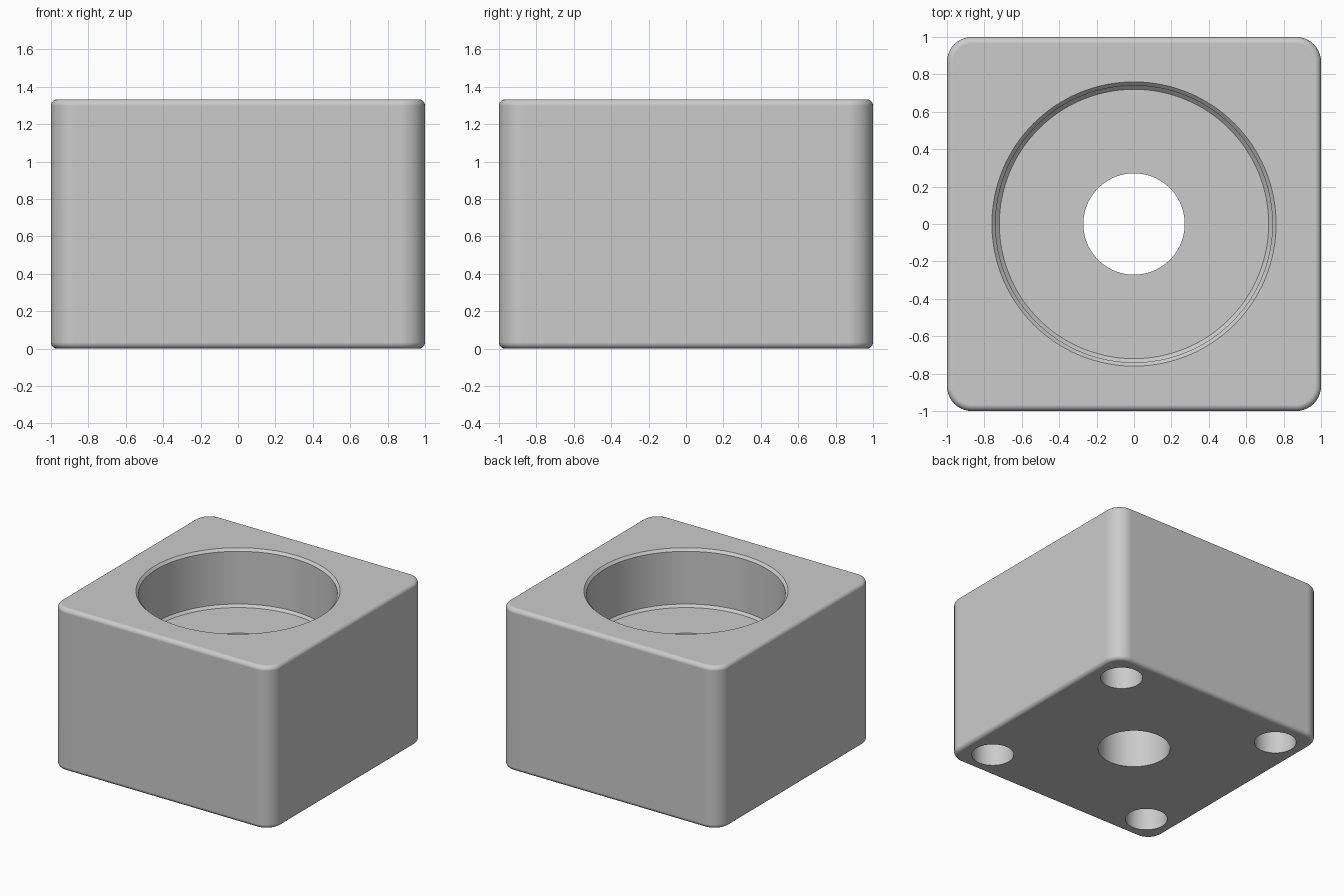
import bpy, bmesh, math

if "Cube" in bpy.data.objects:
    bpy.data.objects.remove(bpy.data.objects["Cube"])

HEIGHT = 1.333
FLOOR = 0.86        # pocket floor
INSET = 0.755       # corner hole offset
CHAMFER = 0.02

grey = bpy.data.materials.new("plain_grey")
grey.use_nodes = True
colour = (0.6, 0.6, 0.6, 1)
grey.diffuse_color = colour
grey.node_tree.nodes["Principled BSDF"].inputs["Base Color"].default_value = colour


def add_object(name, bm):
    bmesh.ops.recalc_face_normals(bm, faces=bm.faces)
    mesh = bpy.data.meshes.new(name)
    bm.to_mesh(mesh)
    bm.free()
    mesh.materials.append(grey)
    obj = bpy.data.objects.new(name, mesh)
    bpy.context.collection.objects.link(obj)
    return obj


def turned_solid(name, profile, sides, x=0, y=0):
    """Closed round solid from (radius, height) pairs, bottom to top."""
    bm = bmesh.new()
    rings = []
    for radius, z in profile:
        rings.append([bm.verts.new((x + radius * math.cos(math.tau * i / sides),
                                    y + radius * math.sin(math.tau * i / sides), z))
                      for i in range(sides)])
    for low, high in zip(rings, rings[1:]):
        for i in range(sides):
            j = (i + 1) % sides
            bm.faces.new((low[i], low[j], high[j], high[i]))
    bm.faces.new(rings[0])
    bm.faces.new(rings[-1])
    return add_object(name, bm)


# Block: rounded upright corners, then small fillets round the top and bottom
bm = bmesh.new()
bmesh.ops.create_cube(bm, size=1)
for v in bm.verts:
    v.co = (v.co.x * 2, v.co.y * 2, (v.co.z + 0.5) * HEIGHT)
upright = [e for e in bm.edges if abs(e.verts[0].co.z - e.verts[1].co.z) > 0.5]
bmesh.ops.bevel(bm, geom=upright, offset=0.133, segments=10, profile=0.5, affect='EDGES')
rims = [e for e in bm.edges if abs(e.verts[0].co.z - e.verts[1].co.z) < 0.001]
bmesh.ops.bevel(bm, geom=rims, offset=0.034, segments=6, profile=0.5, affect='EDGES')
block = add_object("bearing_block", bm)

# Cutters: pocket with chamfered mouth and floor, centre bore, four blind corner holes
R = 0.74
top = HEIGHT + 0.1
cutters = [
    turned_solid("pocket_cutter", [
        (R - CHAMFER, FLOOR), (R, FLOOR + CHAMFER), (R, HEIGHT - CHAMFER),
        (R + CHAMFER, HEIGHT), (R + CHAMFER, top)], 128),
    turned_solid("bore_cutter", [(0.271, -0.1), (0.271, FLOOR + 0.1)], 96),
]
for x in (-INSET, INSET):
    for y in (-INSET, INSET):
        cutters.append(turned_solid("corner_hole_cutter", [(0.158, -0.1), (0.158, 0.45)], 64, x, y))

bpy.ops.object.select_all(action='DESELECT')
block.select_set(True)
bpy.context.view_layer.objects.active = block
for cutter in cutters:
    cut = block.modifiers.new(cutter.name, 'BOOLEAN')
    cut.operation = 'DIFFERENCE'
    cut.solver = 'EXACT'
    cut.object = cutter
    bpy.ops.object.modifier_apply(modifier=cut.name)
    bpy.data.objects.remove(cutter)

# Smooth curves, crisp rims, flat faces kept flat
bpy.ops.object.shade_smooth_by_angle(angle=math.radians(30))
weighted = block.modifiers.new("flat_face_normals", 'WEIGHTED_NORMAL')
weighted.keep_sharp = True
